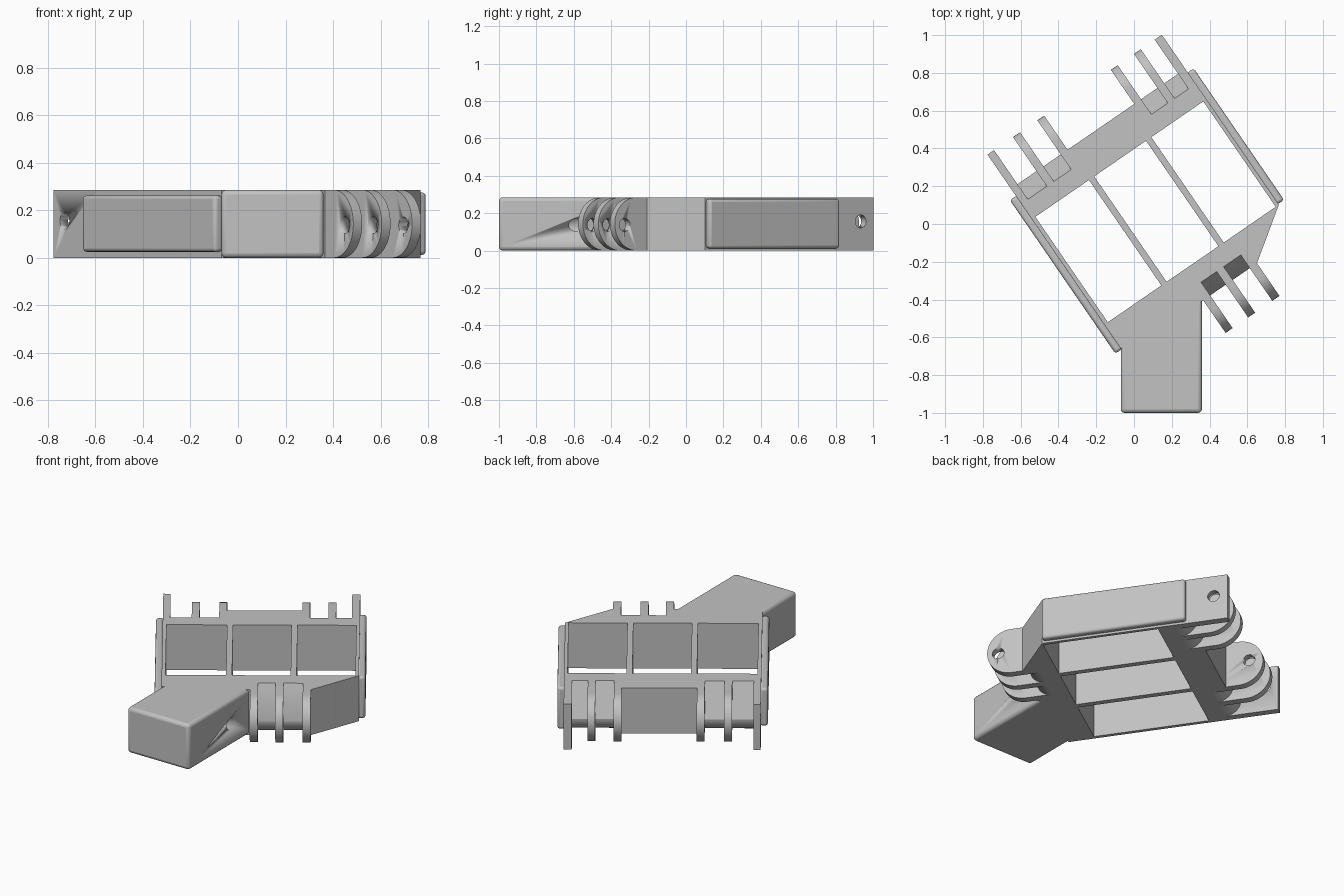
import bpy, bmesh, math
from mathutils import Vector

cube = bpy.data.objects.get("Cube")
if cube:
    bpy.data.objects.remove(cube, do_unlink=True)

TURN = math.radians(34.5)   # the frame is turned about z
H = 0.285                   # overall height
LEFT, RIGHT = -0.431, 0.69  # frame sides
FRONT, BACK = -0.35, 0.327  # inner edges of the two bars

grey = bpy.data.materials.new("plain grey")
grey.use_nodes = True
colour = (0.54, 0.54, 0.54, 1)
grey.diffuse_color = colour
grey.node_tree.nodes["Principled BSDF"].inputs["Base Color"].default_value = colour


def prism(name, points, start, end, axis="z", turn=TURN, bevel=0, cutter=None):
    """Extrude a profile along z (points x, y) or along x (points y, z)."""
    bm = bmesh.new()
    place = (lambda p: (p[0], p[1], start)) if axis == "z" else (lambda p: (start, p[0], p[1]))
    face = bm.faces.new([bm.verts.new(place(p)) for p in points])
    moved = bmesh.ops.extrude_face_region(bm, geom=[face])["geom"]
    step = Vector((0, 0, end - start)) if axis == "z" else Vector((end - start, 0, 0))
    bmesh.ops.translate(bm, vec=step, verts=[g for g in moved if isinstance(g, bmesh.types.BMVert)])
    bmesh.ops.recalc_face_normals(bm, faces=bm.faces)
    mesh = bpy.data.meshes.new(name)
    bm.to_mesh(mesh)
    bm.free()
    mesh.materials.append(grey)
    obj = bpy.data.objects.new(name, mesh)
    bpy.context.collection.objects.link(obj)
    obj.rotation_euler.z = turn
    bpy.ops.object.select_all(action="DESELECT")
    obj.select_set(True)
    bpy.context.view_layer.objects.active = obj
    bpy.ops.object.shade_smooth_by_angle(angle=math.radians(30))
    if bevel:
        mod = obj.modifiers.new("round edges", "BEVEL")
        mod.width, mod.segments = bevel, 3
    if cutter:
        mod = obj.modifiers.new("pin hole", "BOOLEAN")
        mod.object, mod.solver = cutter, "EXACT"
    return obj


def box(name, x, y, z=(0, H), **options):
    corners = [(x[0], y[0]), (x[1], y[0]), (x[1], y[1]), (x[0], y[1])]
    return prism(name, corners, z[0], z[1], **options)


def arc(cy, cz, r, a0, a1, steps):
    angles = [math.radians(a0 + (a1 - a0) * i / steps) for i in range(steps + 1)]
    return [(cy + r * math.cos(a), cz + r * math.sin(a)) for a in angles]


def pin_cutter(name, y, z, x0, x1):
    cutter = prism(name, arc(y, z, 0.035, 0, 345, 23), x0, x1, axis="x")
    cutter.hide_render = True
    cutter.hide_viewport = True
    cutter.display_type = "WIRE"
    return cutter


def lug(name, x, root, tip, cutter, rounded=True):
    """Hinge plate, either with a half-round tip or a square one."""
    sign = 1 if tip > root else -1
    if rounded:
        r = H / 2
        end = [(tip - sign * r + sign * y, z) for y, z in arc(0, r, r, -90, 90, 24)]
    else:
        end = [(tip, 0), (tip, H)]
    prism(name, [(root, 0)] + end + [(root, H)], x[0], x[1], axis="x", cutter=cutter)


def pocket(name, x, inner, outer):
    """Sloped filler between lugs, rounded underneath."""
    d = outer - inner
    curve = [(inner + d * y, 0.09 + 0.09 * z) for y, z in arc(0, 0, 1, -90, 0, 10)]
    root = inner - d * 0.2
    prism(name, [(root, 0)] + curve + [(inner, H), (root, H)], x[0], x[1], axis="x")


front_pin = pin_cutter("front_pin_cutter", -0.685, 0.137, -0.2, 0.5)
back_pin = pin_cutter("back_pin_cutter", 0.66, 0.156, -0.5, 0.8)

# Front bar with slanted right end, and the straight arm
prism("front_bar", [(LEFT, FRONT), (RIGHT, FRONT), (0.56, -0.441), (0.555, -0.445),
                    (0.42, -0.455), (LEFT, -0.455)], 0, H)
prism("front_bar_corner", [(0.415, FRONT), (RIGHT, FRONT), (0.419, -0.54), (0.415, -0.54)], 0, H)
prism("arm_root", [(LEFT, FRONT), (0.1, FRONT), (0.073, -0.54), (-0.05, -0.54), (LEFT, -0.505)], 0, H)
prism("arm", [(-0.07, -1), (0.36, -1), (0.36, -0.36), (-0.07, -0.6)], 0, H,
      turn=0, bevel=0.02, cutter=front_pin)

# Back bar with its thicker middle
box("back_bar", (LEFT, RIGHT), (BACK, 0.426))
box("back_bar_middle", (-0.068, 0.362), (0.4, 0.523))

# Side walls, outer side panels and inner ribs
box("right_wall", (LEFT, -0.409), (-0.5, 0.426))
box("left_wall", (0.67, RIGHT), (FRONT, 0.426))
box("right_panel", (-0.47, -0.425), (-0.51, 0.476), (0.025, 0.262), bevel=0.015)
box("left_panel", (0.68, 0.727), (-0.345, 0.5), (0.012, 0.275), bevel=0.015)
for i, x in enumerate((-0.048, 0.319)):
    box(f"rib_{i + 1}", (x - 0.017, x + 0.017), (FRONT - 0.02, BACK + 0.02))

# Front hinge
front_lugs = [(0.073, 0.118), (0.218, 0.263), (0.373, 0.419)]
for i, x in enumerate(front_lugs):
    lug(f"front_lug_{i + 1}", x, -0.44, -0.75, front_pin)
for i in range(2):
    pocket(f"front_pocket_{i + 1}", (front_lugs[i][1], front_lugs[i + 1][0]), -0.455, -0.54)

# Back hinges: outermost lugs are square, the others rounded
back_groups = {
    "right": [(LEFT, -0.389), (-0.267, -0.222), (-0.111, -0.067)],
    "left": [(0.361, 0.405), (0.51, 0.554), (0.643, 0.689)],
}
for side, lugs in back_groups.items():
    square = 0 if side == "right" else 2
    for i, x in enumerate(lugs):
        lug(f"back_{side}_lug_{i + 1}", x, 0.41, 0.742, back_pin, rounded=i != square)
    for i in range(2):
        pocket(f"back_{side}_pocket_{i + 1}", (lugs[i][1], lugs[i + 1][0]), 0.426, 0.523)
